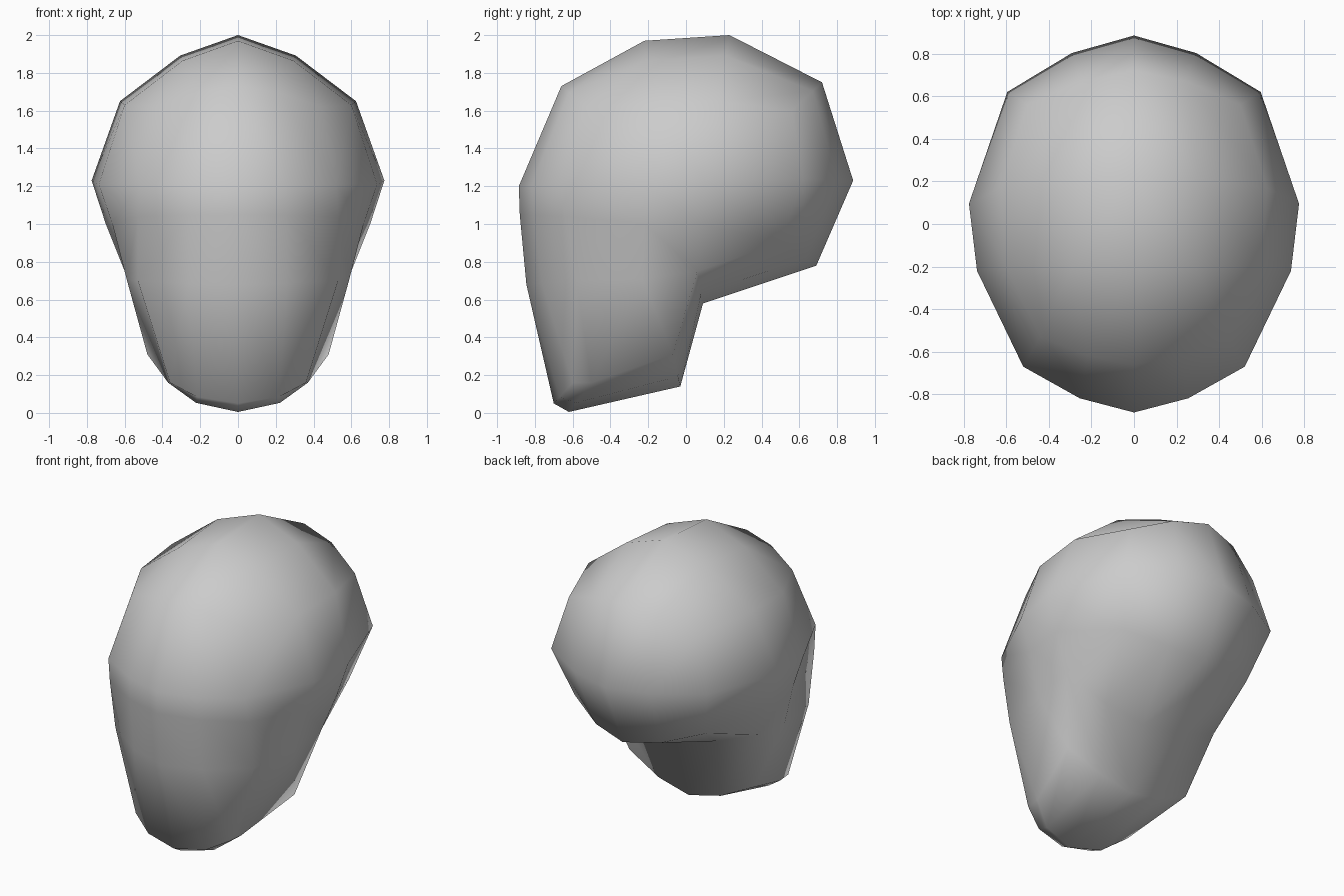
import bpy, bmesh
from mathutils import Vector

if "Cube" in bpy.data.objects:
    bpy.data.objects.remove(bpy.data.objects["Cube"])

# Each row runs round the head: centre (y, z), then outer edge (x, y, z)
ROWS = [
    ((-.885, 1.20), (.52, -.67, 1.21)),   # 0 brow
    ((-.88, 1.05), (.53, -.64, 1.04)),    # 1 under brow
    ((-.845, .68), (.53, -.58, .70)),     # 2 cheek
    ((-.70, .05), (.36, -.60, .16)),      # 3 chin front
    ((-.62, .005), (.37, -.50, .16)),     # 4 chin underside
    ((-.03, .14), (.48, -.07, .31)),      # 5 jaw corner
    ((.09, .58), (.60, .06, .75)),        # 6 skull base
    ((.69, .78), (.50, .50, .90)),        # 7 nape
    ((.885, 1.23), (.595, .62, 1.24)),    # 8 back
    ((.72, 1.75), (.50, .56, 1.60)),      # 9 upper back
    ((.23, 2.0), (.625, .17, 1.65)),      # 10 crown
    ((-.22, 1.97), (.60, -.20, 1.63)),    # 11 front crown
    ((-.66, 1.73), (.44, -.53, 1.62)),    # 12 forehead
]
SIDE = {"A": (.775, .095, 1.23), "B": (.737, -.22, 1.21),
        "C": (.70, .08, 1.0), "D": (.665, -.22, 1.0), "E": (.59, -.23, .71)}

bm = bmesh.new()
# Centre, middle and outer loops of the half head
loops = [[], [], []]
for (y, z), edge in ROWS:
    centre, outer = Vector((0, y, z)), Vector(edge)
    middle = centre.lerp(outer, .31)
    middle.x = outer.x * (.6 if z < .1 else .49)
    for loop, co in zip(loops, (centre, middle, outer)):
        loop.append(bm.verts.new(co))
n = len(ROWS)
for a, b in zip(loops, loops[1:]):
    for i in range(n):
        j = (i + 1) % n
        bm.faces.new((a[i], a[j], b[j], b[i]))

# Side of the head
v = {k: bm.verts.new(co) for k, co in SIDE.items()}
v.update(enumerate(loops[2]))
for face in [(0, "B", 11, 12), (11, "B", "A", 10), (10, "A", 8, 9),
             (0, 1, "D", "B"), ("B", "D", "C", "A"), ("A", "C", 7, 8),
             (1, 2, "E", "D"), ("D", "E", 6, "C"), ("C", 6, 7),
             (2, 3, 4, "E"), ("E", 4, 5, 6)]:
    bm.faces.new([v[k] for k in face])

bmesh.ops.recalc_face_normals(bm, faces=bm.faces)
# Half mesh is open on x = 0: make sure the side faces point outward
bm.normal_update()
if max(bm.faces, key=lambda f: f.calc_center_median().x).normal.x < 0:
    bmesh.ops.reverse_faces(bm, faces=bm.faces)
for f in bm.faces:
    f.smooth = True
mesh = bpy.data.meshes.new("head")
bm.to_mesh(mesh)
bm.free()

head = bpy.data.objects.new("head", mesh)
bpy.context.collection.objects.link(head)
mirror = head.modifiers.new("mirror", "MIRROR")
mirror.use_clip = True
